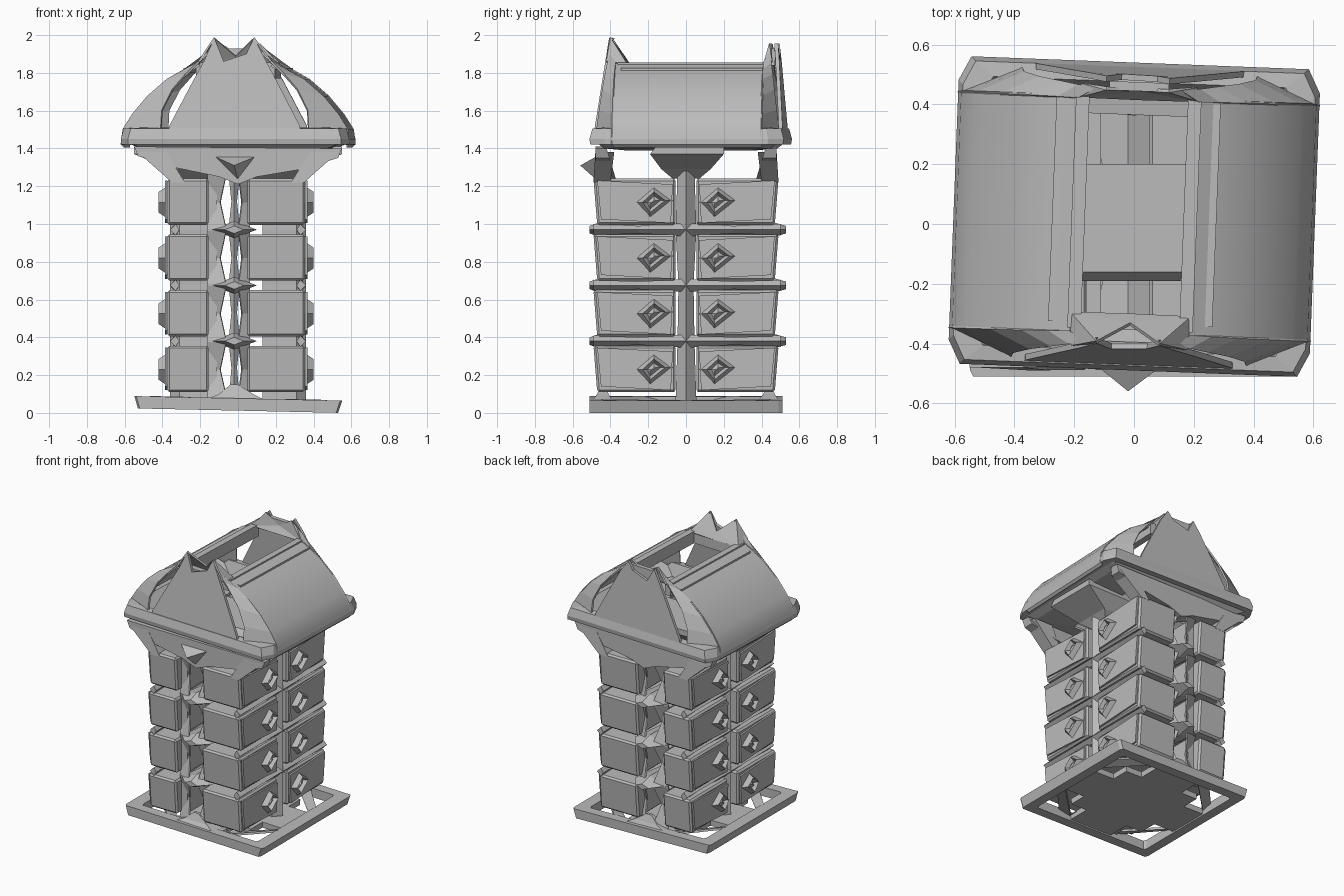
import bpy, math
from mathutils import Matrix, Vector

old = bpy.data.objects.get("Cube")
if old:
    bpy.data.objects.remove(old, do_unlink=True)

grey = bpy.data.materials.new("plain grey")
grey.use_nodes = True
GREY = (0.5, 0.5, 0.5, 1)
grey.diffuse_color = GREY
grey.node_tree.nodes["Principled BSDF"].inputs["Base Color"].default_value = GREY

STILL = Matrix.Identity(4)
ROOF = Matrix.Rotation(math.radians(-2.2), 4, 'Z') @ Matrix.Translation((0, 0.025, 0))
BASE = Matrix.Translation((0, 0, 0.012)) @ Matrix.Rotation(math.radians(1.25), 4, 'Y')


def make(name, verts, faces, thick=0, bevel=0, turn=STILL):
    me = bpy.data.meshes.new(name)
    me.from_pydata([turn @ Vector(v) for v in verts], [], faces)
    me.materials.append(grey)
    ob = bpy.data.objects.new(name, me)
    bpy.context.collection.objects.link(ob)
    if thick:
        m = ob.modifiers.new("thickness", 'SOLIDIFY')
        m.thickness, m.offset = thick, 0
    if bevel:
        m = ob.modifiers.new("edge", 'BEVEL')
        m.width, m.segments = bevel, 1
    return ob


def loft(name, rings, **kw):
    """Skin equal-length rings and cap both ends."""
    n = len(rings[0])
    verts = [p for r in rings for p in r]
    faces = [(k * n + i, k * n + (i + 1) % n, (k + 1) * n + (i + 1) % n, (k + 1) * n + i)
             for k in range(len(rings) - 1) for i in range(n)]
    faces += [tuple(reversed(range(n))), tuple(range(len(verts) - n, len(verts)))]
    return make(name, verts, faces, **kw)


def rect(x0, x1, y0, y1, z):
    return [(x0, y0, z), (x1, y0, z), (x1, y1, z), (x0, y1, z)]


def box(name, x0, x1, y0, y1, z0, z1, **kw):
    return loft(name, [rect(x0, x1, y0, y1, z0), rect(x0, x1, y0, y1, z1)], **kw)


def strip(name, a, b, **kw):
    """Ribbon of quads between two point lists."""
    n = len(a)
    return make(name, a + b, [(i, i + 1, n + i + 1, n + i) for i in range(n - 1)], **kw)


def frame(name, profile, cut=0.01, **kw):
    """Closed band from a profile of (half x, half y, z), corners chamfered by cut."""
    verts = []
    for x, y, z in profile:
        for sx, sy in ((-1, -1), (1, -1), (1, 1), (-1, 1)):
            pair = [(sx * x, sy * (y - 2 * cut), z), (sx * (x - cut), sy * y, z)]
            verts += pair if sx == sy else pair[::-1]
    m = len(profile)
    faces = [(k * 8 + i, k * 8 + (i + 1) % 8, (k + 1) % m * 8 + (i + 1) % 8, (k + 1) % m * 8 + i)
             for k in range(m) for i in range(8)]
    return make(name, verts, faces, **kw)


# Base: rim, floor plate, arms and corner braces
frame("base_rim", ((0.53, 0.51, 0), (0.55, 0.51, 0.065), (0.46, 0.44, 0.065), (0.46, 0.44, 0)), turn=BASE)
box("base_floor", -0.3, 0.3, -0.28, 0.28, 0.01, 0.05, turn=BASE)
for s in (-1, 1):
    box("base_arm_x", *sorted((s * 0.28, s * 0.47)), -0.15, 0.15, 0.01, 0.05, turn=BASE)
    box("base_arm_y", -0.17, 0.17, *sorted((s * 0.26, s * 0.45)), 0.01, 0.05, turn=BASE)
    loft("base_peak", [rect(-0.22, 0.18, s * 0.44 - 0.07, s * 0.44 + 0.06, 0.05),
                       rect(-0.1, 0.08, s * 0.44 - 0.03, s * 0.44 + 0.03, 0.1),
                       rect(-0.04, 0.0, s * 0.44 - 0.01, s * 0.44 + 0.01, 0.15)])
    for t in (-1, 1):
        make("base_brace", [(s * 0.47, t * 0.14, 0.04), (s * 0.47, t * 0.22, 0.06),
                            (s * 0.26, t * 0.45, 0.06), (s * 0.16, t * 0.45, 0.04)],
             [(0, 1, 2, 3)], thick=0.015, turn=BASE)

# Drawer columns: four levels of four blocks with knobs
for level in range(4):
    z0 = 0.11 + 0.295 * level
    z1, zc = z0 + 0.245, z0 + 0.12
    for sy in (-1, 1):
        ya, yb = sy * 0.055, sy * 0.49
        for sx, xa, xb in ((-1, -0.155, -0.375), (1, 0.05, 0.355)):
            xs, ys = sorted((xa, xb)), sorted((ya, yb))
            low = sorted((ya, yb - sy * 0.02))
            loft("drawer", [rect(*xs, *low, z0), rect(*xs, *ys, z1)], bevel=0.012)
            # raised drawer face, slightly skewed
            x = xb + sx * 0.006
            make("drawer_face", [(x, sy * 0.08, z0 + 0.01), (x, sy * 0.45, z0 + 0.03),
                                 (x, sy * 0.47, z1 - 0.01), (x, sy * 0.07, z1 - 0.03)],
                 [(0, 1, 2, 3)], thick=0.012)
            # knob: faceted diamond with a sunken centre and a tip

            def diamond(w, h, px):
                return [(px, sy * 0.17 - w, zc), (px, sy * 0.17, zc + h),
                        (px, sy * 0.17 + w, zc + 0.01), (px, sy * 0.17 - 0.02, zc - h)]
            loft("knob", [diamond(0.1, 0.085, xb), diamond(0.06, 0.055, xb + sx * 0.045),
                          diamond(0.035, 0.035, xb + sx * 0.015),
                          diamond(0.01, 0.01, xb + sx * 0.035)])
        # side wall and notched panels lining the centre gap
        box("gap_wall", -0.16, -0.11, *sorted((sy * 0.06, sy * 0.42)), z0, z1)
        for wall, tip in ((-0.16, -0.06), (0.06, 0.0)):
            mid = (wall + 2 * tip) / 3
            make("gap_panel", [(wall, sy * 0.43, z0 - 0.03), (tip, sy * 0.47, z0 - 0.03),
                               (mid, sy * 0.41, zc), (tip, sy * 0.47, z1 + 0.03),
                               (wall, sy * 0.43, z1 + 0.03), (wall, sy * 0.38, zc)],
                 [(0, 1, 2), (0, 2, 5), (2, 3, 4), (2, 4, 5)], thick=0.01)

# Central pole between the drawer columns
loft("centre_pole", [[(-0.02 - w, 0, z), (-0.02, -w, z), (-0.02 + w, 0, z), (-0.02, w, z)]
                     for z, w in ((0.05, 0.03), (0.24, 0.015), (0.38, 0.03), (0.53, 0.015), (0.68, 0.03),
                                  (0.82, 0.015), (0.97, 0.03), (1.12, 0.015), (1.26, 0.03))])

# Spindle beams between the levels
for level in range(1, 4):
    z = 0.085 + 0.295 * level

    def section(w, h, y):
        return [(-0.02 - w, y, z), (-0.02, y, z - h), (-0.02 + w, y, z), (-0.02, y, z + h)]
    loft("spindle_beam", [section(0.05, 0.02, -0.51), section(0.12, 0.045, -0.44),
                          section(0.06, 0.03, 0), section(0.12, 0.045, 0.44),
                          section(0.05, 0.02, 0.53)])
    for s in (-1, 1):
        loft("side_rail", [[(s * 0.33, y, z - h), (s * 0.36, y, z), (s * 0.33, y, z + h),
                            (s * 0.31, y, z)] for y, h in
                           ((-0.49, 0.03), (-0.25, 0.02), (0, 0.035), (0.25, 0.02), (0.5, 0.03))])

# Side spines: tapering webs between front and back drawers
for s in (-1, 1):
    rings = []
    for z, w in ((0.06, 0.055), (0.38, 0.045), (0.68, 0.04), (0.97, 0.055), (1.28, 0.045)):
        rings.append([(s * 0.13, -w, z), (s * 0.31, -w, z), (s * 0.36, 0, z),
                      (s * 0.31, w, z), (s * 0.13, w, z)])
    loft("side_spine", rings)

# Canopy bars carrying the roof
loft("canopy_bar", [rect(-0.3, 0.3, -0.07, 0.07, 1.24), rect(-0.36, 0.36, -0.13, 0.13, 1.29),
                    rect(-0.55, 0.55, -0.19, 0.2, 1.37), rect(-0.55, 0.55, -0.16, 0.2, 1.41)])
OUTLINE = ((-0.55, 1.41), (-0.53, 1.36), (-0.34, 1.3), (-0.1, 1.25), (0, 1.21),
           (0.1, 1.25), (0.34, 1.29), (0.53, 1.35), (0.55, 1.4))
for s in (-1, 1):
    loft("canopy_end", [[(x, s * (0.36 + 0.3 * (z - 1.2)), z) for x, z in OUTLINE],
                        [(x, s * 0.48, z) for x, z in OUTLINE]])
    for t in (-1, 1):
        # corner stay from drawer stack to eave
        loft("corner_stay", [rect(*sorted((t * 0.28, t * 0.35)), *sorted((s * 0.4, s * 0.49)), 1.22),
                             rect(*sorted((t * 0.38, t * 0.53)), *sorted((s * 0.38, s * 0.48)), 1.38)])
make("canopy_tip", [(-0.13, -0.47, 1.36), (0.1, -0.47, 1.36), (0, -0.47, 1.23), (-0.02, -0.56, 1.31)],
     [(0, 3, 1), (0, 2, 3), (1, 3, 2), (0, 1, 2)])

# Roof eave lip and soffit
frame("roof_eave", ((0.605, 0.51, 1.42), (0.605, 0.515, 1.45), (0.59, 0.5, 1.505),
                    (0.53, 0.45, 1.51), (0.45, 0.42, 1.425)), cut=0.04, turn=ROOF)
frame("soffit", ((0.56, 0.47, 1.425), (0.26, 0.34, 1.405), (0.26, 0.34, 1.39), (0.5, 0.44, 1.4)), turn=ROOF)

# Roof side shells, corner flaps and ridge rails
ARC = ((0.605, 1.42), (0.595, 1.5), (0.545, 1.58), (0.465, 1.675), (0.36, 1.765), (0.27, 1.815), (0.2, 1.85))
INNER = ((0.46, 1.43), (0.39, 1.51), (0.385, 1.6), (0.33, 1.71), (0.26, 1.79), (0.2, 1.85), (0.14, 1.91))
for s in (-1, 1):
    skin = [(s * x, z) for x, z in ARC] + [(s * (x - 0.015), z - 0.015) for x, z in reversed(ARC)]
    shell = loft("roof_side", [[(x, y, z) for x, z in skin] for y in (-0.39, 0.4)], turn=ROOF)
    bpy.ops.object.select_all(action='DESELECT')
    shell.select_set(True)
    bpy.context.view_layer.objects.active = shell
    bpy.ops.object.shade_smooth_by_angle(angle=math.radians(35))
    box("ridge_rail", *sorted((s * 0.165, s * 0.21)), -0.38, 0.42, 1.77, 1.855, turn=ROOF)
    box("shell_seam", *sorted((s * 0.24, s * 0.275)), -0.36, 0.39, 1.8, 1.825, turn=ROOF)
    for t in (-1, 1):
        strip("corner_flap", [(s * x, t * 0.39, z) for x, z in ARC],
              [(s * x, t * (0.49 - 0.13 * (z - 1.42)), z) for x, z in INNER], thick=0.012, turn=ROOF)

# Gable ends with pointed horns
GABLE = ((-0.36, 1.44), (0.36, 1.44), (0.345, 1.52), (0.23, 1.74), (0.16, 1.87), (0.1, 1.985),
         (0.06, 1.9), (-0.06, 1.86), (-0.11, 1.985), (-0.16, 1.87), (-0.23, 1.74), (-0.345, 1.52))
for s, slope, inner, tip in ((-1, 0.14, 0.33, 1.985), (1, 0.07, 0.395, 1.955)):
    make("gable", [(x, s * (0.495 - slope * (z - 1.44)), min(z, tip)) for x, z in GABLE],
         [tuple(range(len(GABLE)))], thick=0.02, turn=ROOF)
    # folded cap between gable top and ridge opening
    make("gable_cap", [(-0.19, s * 0.44, 1.86), (-0.11, s * 0.425, tip), (0, s * (inner + 0.03), 1.89),
                       (0.1, s * 0.425, tip), (0.19, s * 0.44, 1.86),
                       (0.2, s * inner, 1.84), (-0.2, s * inner, 1.84), (0, s * inner, 1.84)],
         [(0, 1, 6), (1, 2, 6), (2, 7, 6), (2, 5, 7), (2, 3, 5), (3, 4, 5)], thick=0.012, turn=ROOF)
box("ridge_bridge", -0.2, 0.2, -0.38, -0.33, 1.77, 1.85, turn=ROOF)
box("back_bridge", -0.1, 0.1, 0.42, 0.45, 1.84, 1.93, turn=ROOF)
